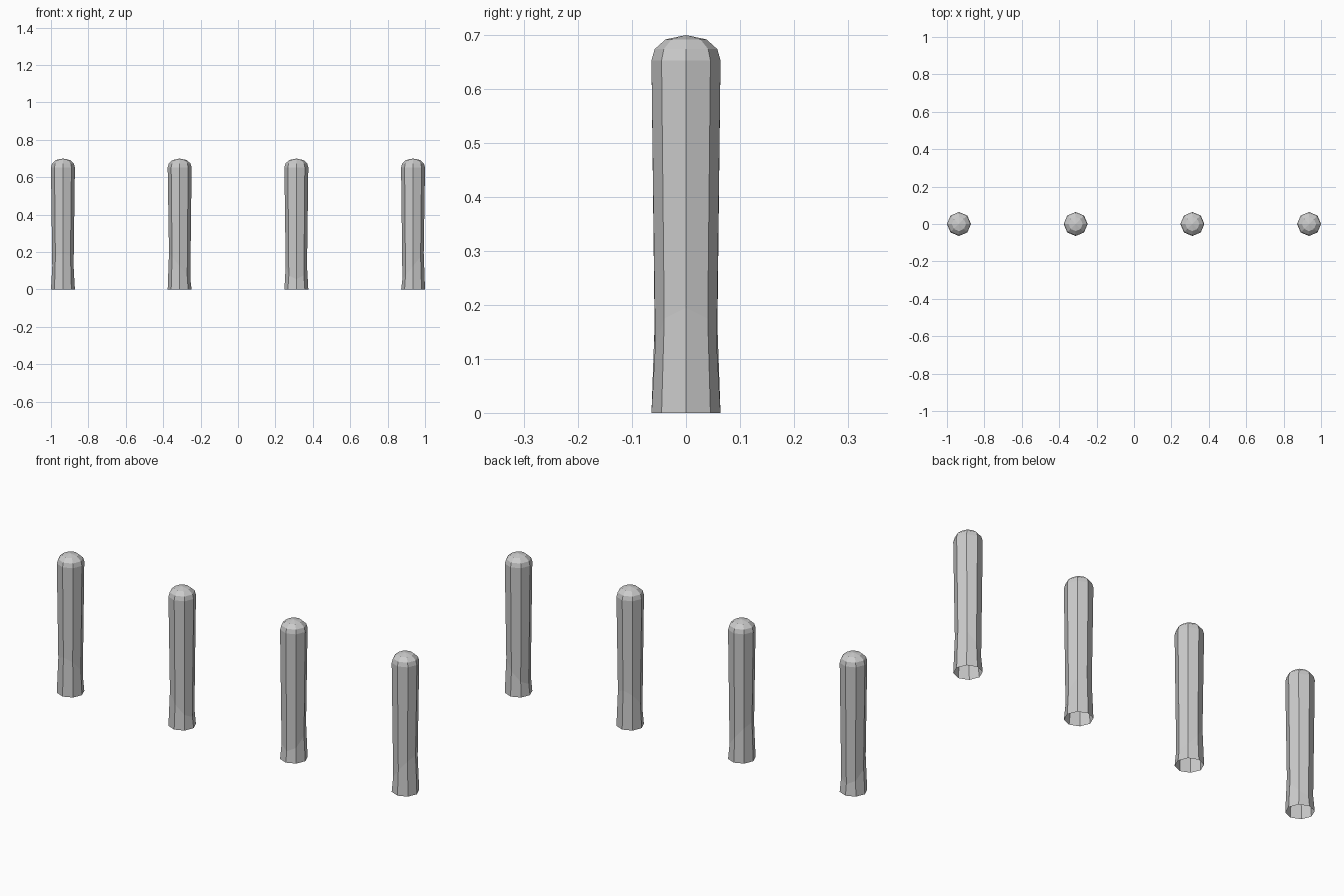
import bpy, bmesh
from math import cos, sin, pi, radians

if "Cube" in bpy.data.objects:
    bpy.data.objects.remove(bpy.data.objects["Cube"])

SIDES = 8
R = 0.064


def bollard(name, x, low_dir):
    """Eight-sided post, open below, with a slanted worn waist facing low_dir."""
    bm = bmesh.new()

    def ring(radius, height):
        verts = []
        for i in range(SIDES):
            a = 2 * pi * i / SIDES
            z = height(a) if callable(height) else height
            verts.append(bm.verts.new((radius * cos(a), radius * sin(a), z)))
        return verts

    # foot, slanted waist, shaft top, rounded cap
    rings = [ring(R, 0),
             ring(0.057, lambda a: 0.125 - 0.07 * cos(a - low_dir)),
             ring(R, 0.653),
             ring(0.058, 0.674),
             ring(0.038, 0.692)]
    for lower, upper in zip(rings, rings[1:]):
        for i in range(SIDES):
            j = (i + 1) % SIDES
            bm.faces.new((lower[i], lower[j], upper[j], upper[i]))
    tip = bm.verts.new((0, 0, 0.7))
    for i in range(SIDES):
        bm.faces.new((rings[-1][i], rings[-1][(i + 1) % SIDES], tip))

    mesh = bpy.data.meshes.new(name)
    bm.to_mesh(mesh)
    bm.free()
    obj = bpy.data.objects.new(name, mesh)
    obj.location.x = x
    bpy.context.collection.objects.link(obj)


# row of four posts, each a quarter turn from the last
for n in range(4):
    bollard(f"bollard_{n + 1}", -0.936 + n * 0.624, radians(90 - 90 * n))
